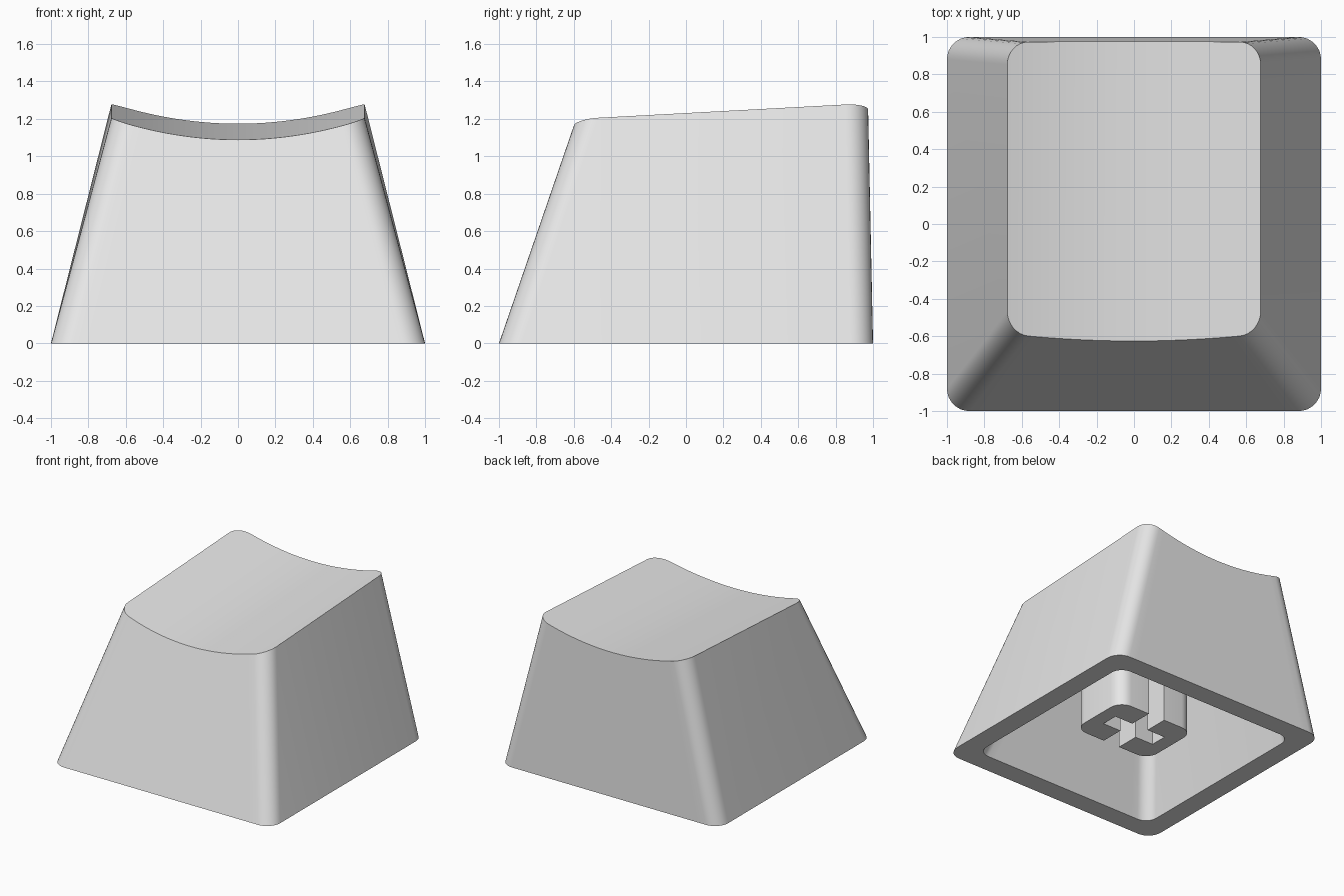
import bpy
import bmesh
from math import sin, cos, radians

cube = bpy.data.objects.get("Cube")
if cube:
    bpy.data.objects.remove(cube, do_unlink=True)

grey = bpy.data.materials.new("light_grey_plastic")
grey.use_nodes = True
grey.diffuse_color = (0.8, 0.8, 0.8, 1)
grey.node_tree.nodes["Principled BSDF"].inputs["Base Color"].default_value = (0.8, 0.8, 0.8, 1)

ARC, SPAN = 8, 24          # segments per corner and across the scoop
SKEW = 0.193               # backward shift of the top
TILT, DISH, RIM_Z = 0.0536, 0.238, 1.232


def front_half(hx, hy, r):
    """Front half of a rounded rectangle, from left to right."""
    left = [(-hx + r - r * cos(radians(90 * i / ARC)),
             -hy + r - r * sin(radians(90 * i / ARC))) for i in range(ARC + 1)]
    flat = [((hx - r) * (2 * i / SPAN - 1), -hy) for i in range(1, SPAN)]
    return left + flat + [(-x, y) for x, y in reversed(left)]


def ring(hx, hy, r):
    half = front_half(hx, hy, r)
    return half + [(x, -y) for x, y in reversed(half)]


def slide_to_scoop(b, t, drop):
    """Follow the wall line from base point b to top point t up to the scoop."""
    height = RIM_Z + TILT * t[1] - drop
    k = 1.0
    for _ in range(8):
        x, y = (b[i] + (t[i] - b[i]) * k for i in range(2))
        z = RIM_Z + TILT * y - DISH * (0.68 ** 2 - x * x) - drop
        k = z / height
    return x, y, z


def bridge(bm, low, high):
    n = len(low)
    for i in range(n):
        j = (i + 1) % n
        bm.faces.new((low[i], low[j], high[j], high[i]))


def add_skin(bm, base, top, drop):
    """One tapered wall with its scooped top; returns the base ring."""
    base, top = ring(*base), [(x, y + SKEW) for x, y in ring(*top)]
    low = [bm.verts.new((x, y, 0)) for x, y in base]
    high = [bm.verts.new(slide_to_scoop(b, t, drop)) for b, t in zip(base, top)]
    bridge(bm, low, high)
    n = len(high)
    for i in range(n // 2 - 1):
        bm.faces.new((high[i], high[i + 1], high[n - 2 - i], high[n - 1 - i]))
    return low


def prism(bm, outline, z0, z1):
    low = [bm.verts.new((x, y, z0)) for x, y in outline]
    high = [bm.verts.new((x, y, z1)) for x, y in outline]
    bridge(bm, low, high)
    bm.faces.new(low)
    bm.faces.new(high)


def finish(bm, name):
    bmesh.ops.recalc_face_normals(bm, faces=bm.faces)
    mesh = bpy.data.meshes.new(name)
    bm.to_mesh(mesh)
    bm.free()
    mesh.materials.append(grey)
    obj = bpy.data.objects.new(name, mesh)
    bpy.context.collection.objects.link(obj)
    bpy.ops.object.select_all(action="DESELECT")
    obj.select_set(True)
    bpy.context.view_layer.objects.active = obj
    bpy.ops.object.shade_smooth_by_angle(angle=radians(30))


# Hollow cap: outer skin, inner skin and the flat rim joining them
bm = bmesh.new()
outer = add_skin(bm, (1, 1, 0.12), (0.677, 0.78, 0.12), 0)
inner = add_skin(bm, (0.834, 0.834, 0.1), (0.51, 0.615, 0.1), 0.11)
bridge(bm, inner, outer)
finish(bm, "cap_shell")

# Stem: solid block above, two C-shaped jaws around a cross slot below
SX, SY, SR = 0.358, 0.264, 0.11
STEM_Z, SLOT_Z = 0.13, 0.57
bm = bmesh.new()
prism(bm, ring(SX, SY, SR), SLOT_Z, 1.04)
finish(bm, "stem_block")

slot_x, arm_x, arm_y = 0.075, 0.241, 0.07
corner = front_half(SX, SY, SR)[-ARC - 1:]
jaw = [(slot_x, -SY)] + corner + [(x, -y) for x, y in reversed(corner)]
jaw += [(slot_x, SY), (slot_x, arm_y), (arm_x, arm_y), (arm_x, -arm_y), (slot_x, -arm_y)]
for side, name in ((1, "stem_jaw_left"), (-1, "stem_jaw_right")):
    bm = bmesh.new()
    prism(bm, [(x * side, y) for x, y in jaw], STEM_Z, SLOT_Z)
    finish(bm, name)
